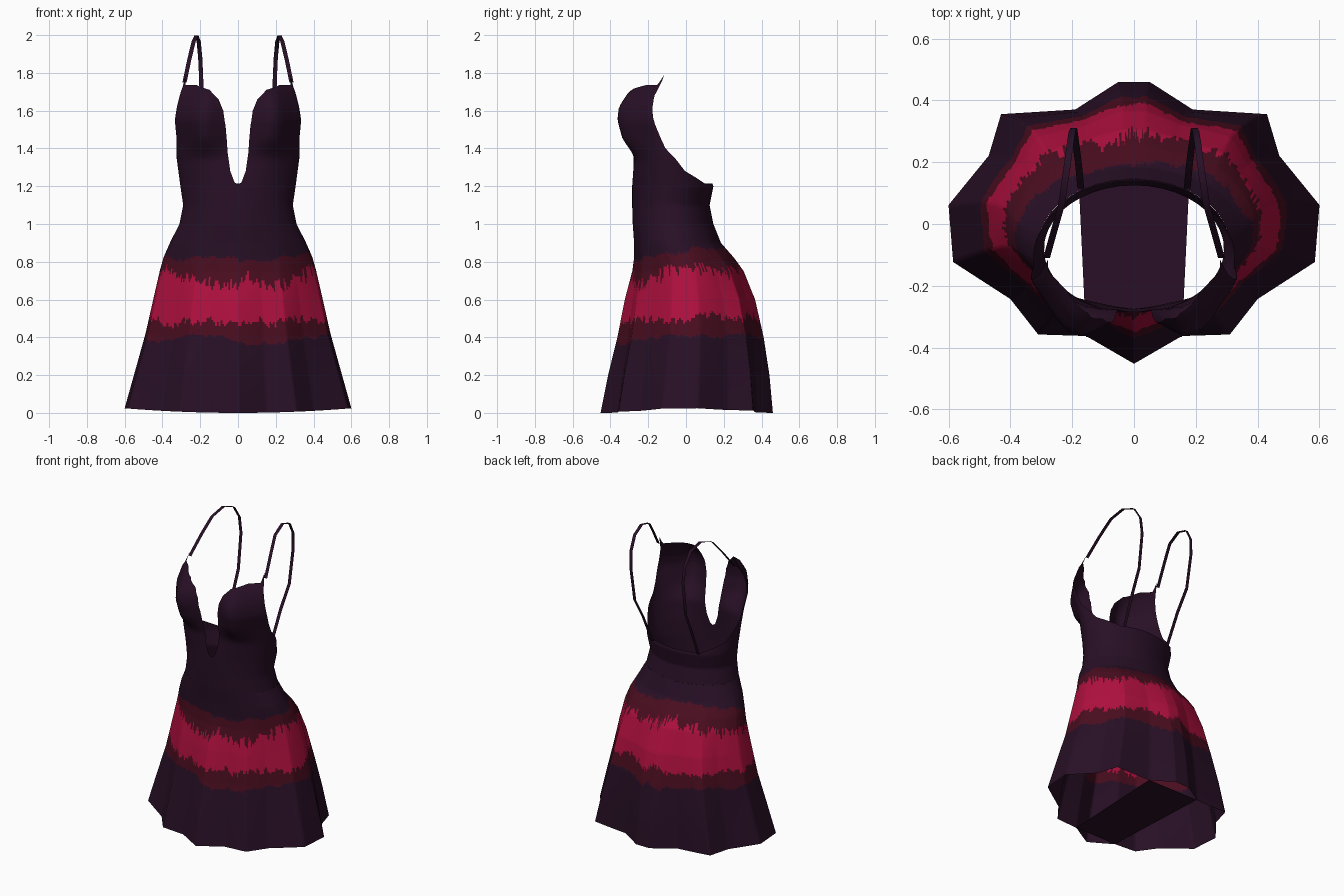
import bpy, math, random
from mathutils import Vector

random.seed(4)
if "Cube" in bpy.data.objects:
    bpy.data.objects.remove(bpy.data.objects["Cube"], do_unlink=True)


def material(name, rgb):
    mat = bpy.data.materials.new(name)
    mat.use_nodes = True
    mat.diffuse_color = (*rgb, 1)
    mat.node_tree.nodes["Principled BSDF"].inputs["Base Color"].default_value = (*rgb, 1)
    return mat


PLUM = material("dark plum", (0.021, 0.005, 0.019))
MAROON = material("maroon", (0.068, 0.004, 0.014))
CRIMSON = material("crimson", (0.43, 0.005, 0.048))

# Rings up the dress: height, half width, front y, back y, pleat depth, cup bulge
RINGS = [
    (0, .605, -.455, .458, 1, 0),
    (.2, .55, -.415, .44, .9, 0),
    (.4, .495, -.365, .41, .7, 0),
    (.6, .45, -.325, .365, .5, 0),
    (.75, .415, -.285, .305, .3, 0),
    (.82, .395, -.275, .255, .2, 0),
    (.9, .36, -.275, .185, .1, 0),
    (1, .31, -.282, .145, 0, 0),
    (1.1, .29, -.285, .125, 0, 0),
    (1.2, .305, -.285, .145, 0, 0),
    (1.35, .325, -.275, .095, 0, .015),
    (1.45, .325, -.28, .02, 0, .08),
    (1.55, .335, -.295, -.035, 0, .09),
    (1.62, .325, -.285, -.055, 0, .09),
    (1.7, .305, -.25, -.05, 0, .07),
    (1.74, .29, -.21, -.03, 0, .045),
    (1.8, .28, -.18, -.02, 0, 0),
]
# Pleated hem corners on the left half, front to back
HEM = [(0, -.455), (.155, -.365), (.31, -.36), (.4, -.245), (.585, -.125), (.6, .06),
       (.47, .22), (.43, .355), (.19, .37), (.05, .46), (0, .46)]
# Neckline, armhole and low back edge: angle from the front, height
EDGE = [(0, 1.21), (.06, 1.22), (.13, 1.28), (.17, 1.38), (.2, 1.52), (.24, 1.6),
        (.33, 1.66), (.52, 1.71), (.85, 1.735), (1.25, 1.735), (1.42, 1.79),
        (1.47, 1.66), (1.52, 1.53), (1.58, 1.4), (1.96, 1.28), (2.5, 1.215), (math.pi, 1.215)]


def ring_at(z):
    for low, high in zip(RINGS, RINGS[1:]):
        if z <= high[0]:
            k = (z - low[0]) / (high[0] - low[0])
            return [a + (b - a) * k for a, b in zip(low, high)][1:]
    return RINGS[-1][1:]


def surface(t, z, hem=None):
    """Point on the dress at angle t from the front and height z."""
    half, front, back, pleat, bulge = ring_at(z)
    ux, uy = math.sin(t), -math.cos(t)
    if hem:
        ux += (hem[0] - ux) * pleat
        uy += (hem[1] - uy) * pleat
    cup = bulge * math.exp(-((t - .6) / .35) ** 2)
    return Vector((ux * half, (front + back) / 2 + uy * (back - front) / 2 - cup, z))


def subdivide(points, n):
    out = []
    for a, b in zip(points, points[1:]):
        out += [tuple(p + (q - p) * i / n for p, q in zip(a, b)) for i in range(n)]
    return out + [points[-1]]


def sheet(name, columns, closed=False, mirror=False, mats=(PLUM,)):
    """Grid surface from equal columns of points."""
    rows, count = len(columns[0]), len(columns)
    verts = [p for col in columns for p in col]
    faces = []
    for i in range(count if closed else count - 1):
        a, b = i * rows, (i + 1) % count * rows
        faces += [(a + j, b + j, b + j + 1, a + j + 1) for j in range(rows - 1)]
    mesh = bpy.data.meshes.new(name)
    mesh.from_pydata(verts, [], faces)
    for mat in mats:
        mesh.materials.append(mat)
    mesh.shade_smooth()
    obj = bpy.data.objects.new(name, mesh)
    bpy.context.collection.objects.link(obj)
    if mirror:
        obj.modifiers.new("mirror", "MIRROR")
    return obj


# Skirt: flares from a smooth waist into the pleated hem
half = []
for x, y in subdivide(HEM, 14):
    unit = (x / .605, y / .458)
    half.append((math.atan2(unit[0], -unit[1]), unit))
heights = [0, .1, .2, .27] + [.3 + .01 * i for i in range(66)] + [1]


def skirt_column(t, unit, side):
    col = []
    for z in heights:
        p = surface(t, z, unit)
        p.x *= side
        p.z += .025 * unit[0] ** 2 * (1 - z)
        col.append(p)
    return col


spokes = [(t, u, 1) for t, u in half] + [(t, u, -1) for t, u in half[-2:0:-1]]
skirt = sheet("skirt", [skirt_column(*s) for s in spokes], closed=True,
              mats=(PLUM, MAROON, CRIMSON))


# Ragged dyed band around the skirt
def wander(step, limit):
    value = 0
    while True:
        value = max(-limit, min(limit, value * .95 + random.uniform(-step, step)))
        yield value


top_walk, low_walk, streak_top, streak_low = (
    wander(.008, .025), wander(.009, .035), wander(.02, .03), wander(.012, .02))
per_column = len(heights) - 1
for i, (t, unit, side) in enumerate(spokes):
    rise = (1 - math.cos(t)) / 2
    maroon_top = .8 + .09 * rise + next(top_walk)
    maroon_low = .38 + .02 * rise + next(low_walk)
    red_top = .7 + .08 * rise + next(streak_top) + random.uniform(-.035, .03)
    red_low = .47 + .03 * rise + next(streak_low) + random.uniform(-.015, .02)
    for j in range(per_column):
        z = (heights[j] + heights[j + 1]) / 2
        face = skirt.data.polygons[i * per_column + j]
        if red_low < z < red_top:
            face.material_index = 2
        elif maroon_low < z < maroon_top:
            face.material_index = 1

# Bodice: waist, cups, plunging neckline and low back
bodice = []
for t, top in subdivide(EDGE, 4):
    bodice.append([surface(t, 1 + (top - 1) * j / 28) for j in range(29)])
sheet("bodice", bodice, mirror=True)

# Shoulder straps: flat ribbons looping from cup to back
PATH = [(.283, -.11, 1.75), (.258, -.02, 1.87), (.235, .06, 1.965), (.22, .16, 1.998),
        (.208, .25, 1.965), (.2, .3, 1.88), (.195, .31, 1.77), (.19, .275, 1.54),
        (.18, .2, 1.4), (.172, .115, 1.21)]
sheet("straps", [[(x + s * .011, y, z) for x, y, z in PATH] for s in (-1, 1)], mirror=True)

# Flat panel across the hem opening, front pleat to back pleat
panel = [[(s * x, y, .004) for x, y in (HEM[1], HEM[8])] for s in (-1, 1)]
sheet("hem_panel", panel)
